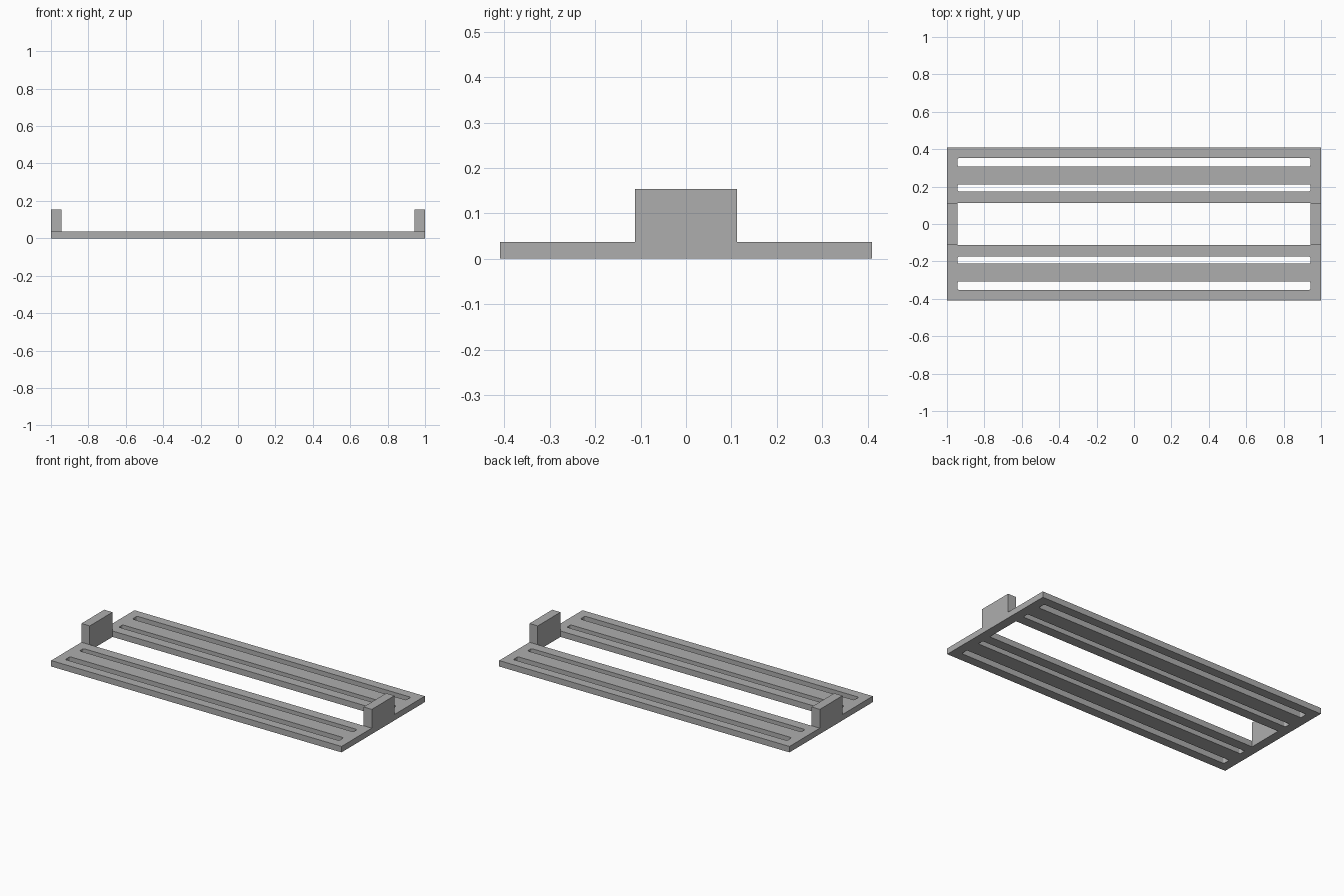
import bpy, bmesh
from math import cos, sin, pi

if "Cube" in bpy.data.objects:
    bpy.data.objects.remove(bpy.data.objects["Cube"], do_unlink=True)

HALF_L, HALF_W, THICK = 1.0, 0.41, 0.037
INNER_X, WINDOW_Y, BLOCK_TOP = 0.943, 0.112, 0.154
SLOTS = [(0.174, 0.212), (0.307, 0.353)]

grey = bpy.data.materials.new("matte grey")
grey.use_nodes = True
colour = (0.42, 0.42, 0.42, 1)
grey.diffuse_color = colour
grey.node_tree.nodes["Principled BSDF"].inputs["Base Color"].default_value = colour


def finish(bm, name):
    bmesh.ops.recalc_face_normals(bm, faces=bm.faces)
    mesh = bpy.data.meshes.new(name)
    bm.to_mesh(mesh)
    bm.free()
    mesh.materials.append(grey)
    obj = bpy.data.objects.new(name, mesh)
    bpy.context.collection.objects.link(obj)
    return obj


def rectangle(x0, x1, y0, y1, radius=0.0, steps=4):
    """Outline of a rectangle, with rounded corners if radius is set."""
    if not radius:
        return [(x0, y0), (x1, y0), (x1, y1), (x0, y1)]
    points = []
    corners = [(x1, y1), (x0, y1), (x0, y0), (x1, y0)]
    inward = [(-1, -1), (1, -1), (1, 1), (-1, 1)]
    for i, ((cx, cy), (sx, sy)) in enumerate(zip(corners, inward)):
        for k in range(steps + 1):
            a = (i + k / steps) * pi / 2
            points.append((cx + sx * radius + radius * cos(a),
                           cy + sy * radius + radius * sin(a)))
    return points


def prism(name, outlines, z0, z1):
    """Extrude an outline, with any further outlines as holes."""
    bm = bmesh.new()
    edges = []
    for outline in outlines:
        verts = [bm.verts.new((x, y, z0)) for x, y in outline]
        edges += [bm.edges.new((v, verts[i - 1])) for i, v in enumerate(verts)]
    bmesh.ops.triangle_fill(bm, edges=edges, use_beauty=True)
    top = bmesh.ops.extrude_face_region(bm, geom=bm.faces[:], use_keep_orig=True)
    moved = [g for g in top["geom"] if isinstance(g, bmesh.types.BMVert)]
    bmesh.ops.translate(bm, verts=moved, vec=(0, 0, z1 - z0))
    return finish(bm, name)


# Slotted base plate with a long central window
outlines = [rectangle(-HALF_L, HALF_L, -HALF_W, HALF_W),
            rectangle(-INNER_X, INNER_X, -WINDOW_Y, WINDOW_Y)]
for near, far in SLOTS:
    outlines.append(rectangle(-INNER_X, INNER_X, near, far, 0.008))
    outlines.append(rectangle(-INNER_X, INNER_X, -far, -near, 0.008))
prism("base_plate", outlines, 0, THICK)

# Upright end blocks
for name, x0, x1 in (("left_end_block", INNER_X, HALF_L),
                     ("right_end_block", -HALF_L, -INNER_X)):
    prism(name, [rectangle(x0, x1, -WINDOW_Y, WINDOW_Y)], THICK, BLOCK_TOP)
